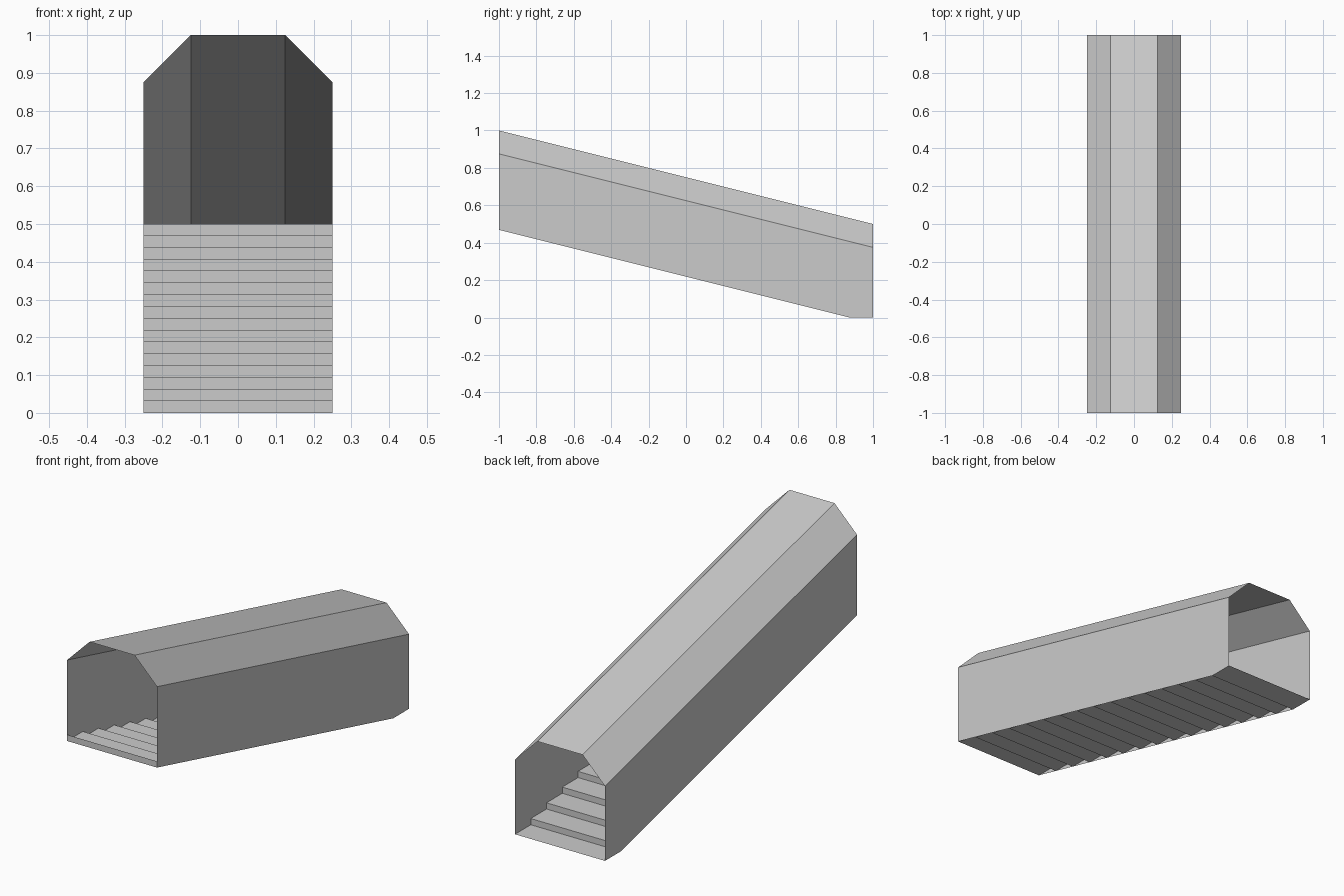
import bpy

cube = bpy.data.objects.get("Cube")
if cube:
    bpy.data.objects.remove(cube, do_unlink=True)

STEPS = 16
RUN = 2 / STEPS
RISE = 0.5 / STEPS
HALF = 0.25      # half width of the passage
FLAT = 0.125     # half width of the flat roof strip
DROP = 0.5       # fall from front to back

grey = bpy.data.materials.new("light_grey")
grey.use_nodes = True
colour = (0.6, 0.6, 0.6, 1)
grey.diffuse_color = colour
bsdf = next(n for n in grey.node_tree.nodes if n.type == 'BSDF_PRINCIPLED')
bsdf.inputs["Base Color"].default_value = colour


def add_part(name, verts, faces):
    mesh = bpy.data.meshes.new(name)
    mesh.from_pydata(verts, [], faces)
    mesh.materials.append(grey)
    mesh.update()
    obj = bpy.data.objects.new(name, mesh)
    bpy.context.collection.objects.link(obj)
    return obj


def sweep(name, front, back):
    """Join two matching open section lines with a strip of quads."""
    n = len(front)
    faces = [(i, i + 1, n + i + 1, n + i) for i in range(n - 1)]
    return add_part(name, front + back, faces)


# Sloping roof: a flat strip with a bevelled strip on each side
section = [(-HALF, 0.875), (-FLAT, 1), (FLAT, 1), (HALF, 0.875)]
sweep("roof",
      [(x, -1, z) for x, z in section],
      [(x, 1, z - DROP) for x, z in section])

# Side walls, following the stairs and level under the last tread
outline = [(-1, DROP - RISE), (1 - RUN, 0), (1, 0), (1, 0.375), (-1, 0.875)]
for name, x in (("left_wall", HALF), ("right_wall", -HALF)):
    order = range(5) if x > 0 else reversed(range(5))
    add_part(name, [(x, y, z) for y, z in outline], [tuple(order)])

# Thin folded staircase rising from back to front
path = [(1, 0)]
for i in range(STEPS):
    y = 1 - (i + 1) * RUN
    path += [(y, i * RISE), (y, (i + 1) * RISE)]
sweep("stairs",
      [(HALF, y, z) for y, z in path],
      [(-HALF, y, z) for y, z in path])

# Face the stairs upwards
stairs = bpy.data.objects["stairs"].data
if stairs.polygons[0].normal.z < 0:
    stairs.flip_normals()
roof = bpy.data.objects["roof"].data
if roof.polygons[1].normal.z < 0:
    roof.flip_normals()
